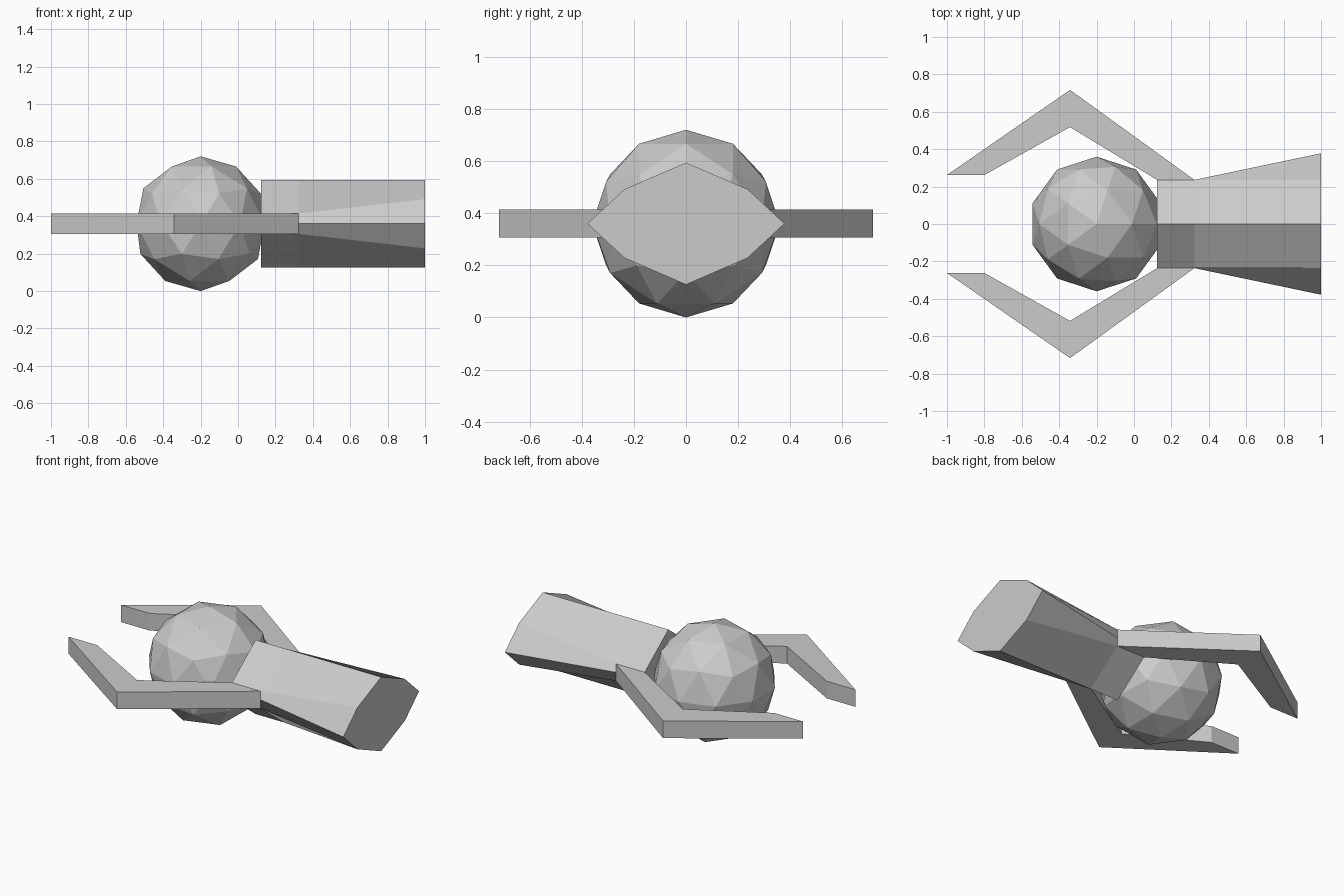
import bpy, bmesh

if "Cube" in bpy.data.objects:
    bpy.data.objects.remove(bpy.data.objects["Cube"])

MID = 0.36  # height of the model's axis


def finish(bm, name):
    bmesh.ops.recalc_face_normals(bm, faces=bm.faces)
    mesh = bpy.data.meshes.new(name)
    bm.to_mesh(mesh)
    bm.free()
    obj = bpy.data.objects.new(name, mesh)
    bpy.context.collection.objects.link(obj)
    return obj


# Ball held between the claws
bpy.ops.mesh.primitive_ico_sphere_add(subdivisions=2, radius=MID, location=(-0.2, 0, MID))
bpy.context.object.name = "ball"


# Bent claw arms, one on each side
def claw(name, side):
    outline = [(-1, 0.262), (-0.8, 0.262), (-0.342, 0.518),
               (0.123, 0.236), (0.323, 0.236), (-0.342, 0.717)]
    bm = bmesh.new()
    face = bm.faces.new([bm.verts.new((x, side * y, MID - 0.054)) for x, y in outline])
    new = bmesh.ops.extrude_face_region(bm, geom=[face])["geom"]
    bmesh.ops.translate(bm, vec=(0, 0, 0.108),
                        verts=[v for v in new if isinstance(v, bmesh.types.BMVert)])
    # extrusion keeps the starting face as the lower cap
    if not face.is_valid or len(bm.faces) < 8:
        bm.faces.new([v for v in bm.verts if v.co.z < MID][:6])
    return finish(bm, name)


claw("left_claw", 1)
claw("right_claw", -1)


# Flared handle: eight-sided sections joined along x
def section(bm, x, side_y, shoulder_z):
    quarter = [(0, 0.234), (0.236, shoulder_z), (side_y, 0), (0.236, -shoulder_z)]
    ring = quarter + [(-y, -z) for y, z in quarter]
    return [bm.verts.new((x, y, MID + z)) for y, z in ring]


bm = bmesh.new()
rings = [section(bm, 0.123, 0.236, 0.054),
         section(bm, 0.323, 0.236, 0.054),
         section(bm, 1.0, 0.378, 0.132)]
for a, b in zip(rings, rings[1:]):
    for i in range(8):
        j = (i + 1) % 8
        bm.faces.new((a[i], a[j], b[j], b[i]))
bm.faces.new(rings[0])
bm.faces.new(rings[-1])
finish(bm, "handle")
